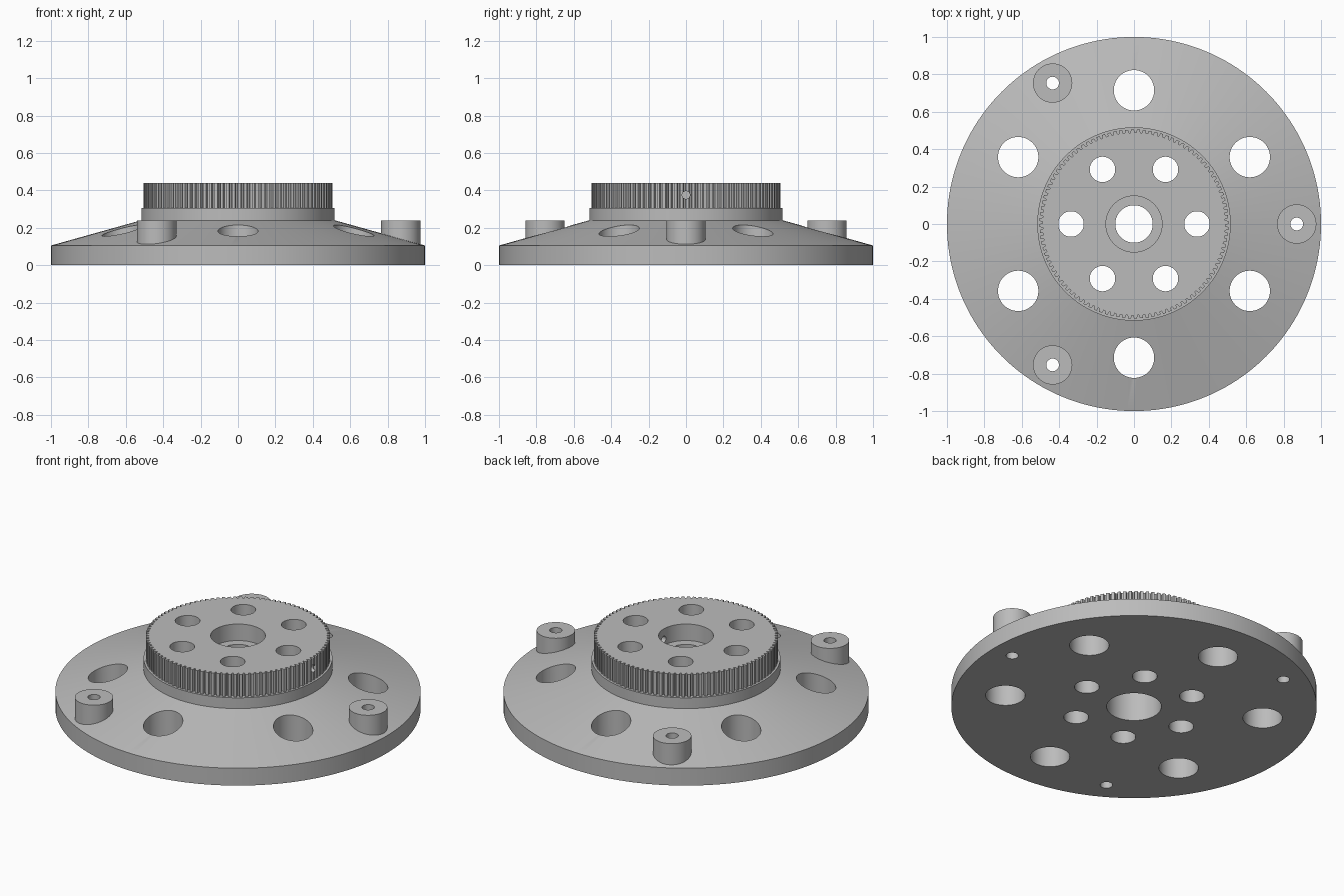
import bpy, bmesh
from math import sin, cos, pi, radians
from mathutils import Matrix

old = bpy.data.objects.get("Cube")
if old:
    bpy.data.objects.remove(old, do_unlink=True)

TEETH = 100
GREY = (0.5, 0.5, 0.5, 1)
metal = bpy.data.materials.new("grey_metal")
metal.use_nodes = True
metal.diffuse_color = GREY
metal.node_tree.nodes["Principled BSDF"].inputs["Base Color"].default_value = GREY


def polar(r, deg):
    return r * cos(radians(deg)), r * sin(radians(deg))


def make_object(name, bm):
    bmesh.ops.recalc_face_normals(bm, faces=bm.faces)
    mesh = bpy.data.meshes.new(name)
    bm.to_mesh(mesh)
    bm.free()
    mesh.materials.append(metal)
    obj = bpy.data.objects.new(name, mesh)
    bpy.context.collection.objects.link(obj)
    return obj


def lathe(bm, profile, segments=64, centre=(0, 0)):
    """Closed solid from (radius, height) pairs, listed bottom to top."""
    rings = []
    for r, z in profile:
        rings.append([bm.verts.new((centre[0] + r * cos(2 * pi * i / segments),
                                    centre[1] + r * sin(2 * pi * i / segments), z))
                      for i in range(segments)])
    for a, b in zip(rings, rings[1:]):
        for i in range(segments):
            j = (i + 1) % segments
            bm.faces.new((a[i], a[j], b[j], b[i]))
    bm.faces.new(rings[0][::-1])
    bm.faces.new(rings[-1])


def cut(obj, cutters):
    bpy.context.view_layer.objects.active = obj
    for c in cutters:
        mod = obj.modifiers.new("cut", 'BOOLEAN')
        mod.operation = 'DIFFERENCE'
        mod.solver = 'EXACT'
        mod.object = c
        bpy.ops.object.modifier_apply(modifier=mod.name)


# Conical base with hub
bm = bmesh.new()
lathe(bm, [(1, 0), (1, 0.105), (0.517, 0.24), (0.517, 0.305)], 160)
base = make_object("base_flange", bm)

# Toothed ring: flat lands with narrow grooves
bm = bmesh.new()
tooth = [(0.0, 0.505), (0.5, 0.505), (0.62, 0.488), (0.88, 0.488)]
outline = []
for t in range(TEETH):
    for f, r in tooth:
        x, y = polar(r, 360 * (t + f) / TEETH)
        outline.append(bm.verts.new((x, y, 0.305)))
face = bm.faces.new(outline)
top = bmesh.ops.extrude_face_region(bm, geom=[face])
bmesh.ops.translate(bm, vec=(0, 0, 0.135),
                    verts=[v for v in top["geom"] if isinstance(v, bmesh.types.BMVert)])
gear = make_object("toothed_wheel", bm)

# Three standing posts
posts = []
for k in range(3):
    bm = bmesh.new()
    lathe(bm, [(0.105, 0.08), (0.105, 0.24)], 48, polar(0.87, 120 * k))
    posts.append(make_object("post_%d" % (k + 1), bm))

# Cutters: stepped bore, vertical holes, radial set-screw hole
bm = bmesh.new()
lathe(bm, [(0.15, -0.1), (0.15, 0.2), (0.1, 0.2), (0.1, 0.34), (0.15, 0.34), (0.15, 0.6)], 64)
bore = make_object("bore_cutter", bm)

bm = bmesh.new()
for k in range(6):
    lathe(bm, [(0.108, -0.1), (0.108, 0.6)], 48, polar(0.715, 60 * k + 30))
    lathe(bm, [(0.068, -0.1), (0.068, 0.6)], 48, polar(0.337, 60 * k))
for k in range(3):
    lathe(bm, [(0.034, -0.1), (0.034, 0.6)], 32, polar(0.87, 120 * k))
holes = make_object("hole_cutter", bm)

bm = bmesh.new()
lathe(bm, [(0.021, 0.05), (0.021, 0.6)], 24)
bm.transform(Matrix.Translation((0, 0, 0.375)) @ Matrix.Rotation(pi / 2, 4, 'Y'))
screw = make_object("screw_cutter", bm)

cut(base, [bore, holes])
cut(gear, [bore, holes, screw])
for p in posts:
    cut(p, [holes])
for c in (bore, holes, screw):
    c.hide_render = True
    bpy.data.objects.remove(c, do_unlink=True)

# Smooth round walls, crisp edges
bpy.ops.object.select_all(action='DESELECT')
for obj in [base, gear] + posts:
    obj.select_set(True)
bpy.context.view_layer.objects.active = base
bpy.ops.object.shade_smooth_by_angle(angle=radians(25))
